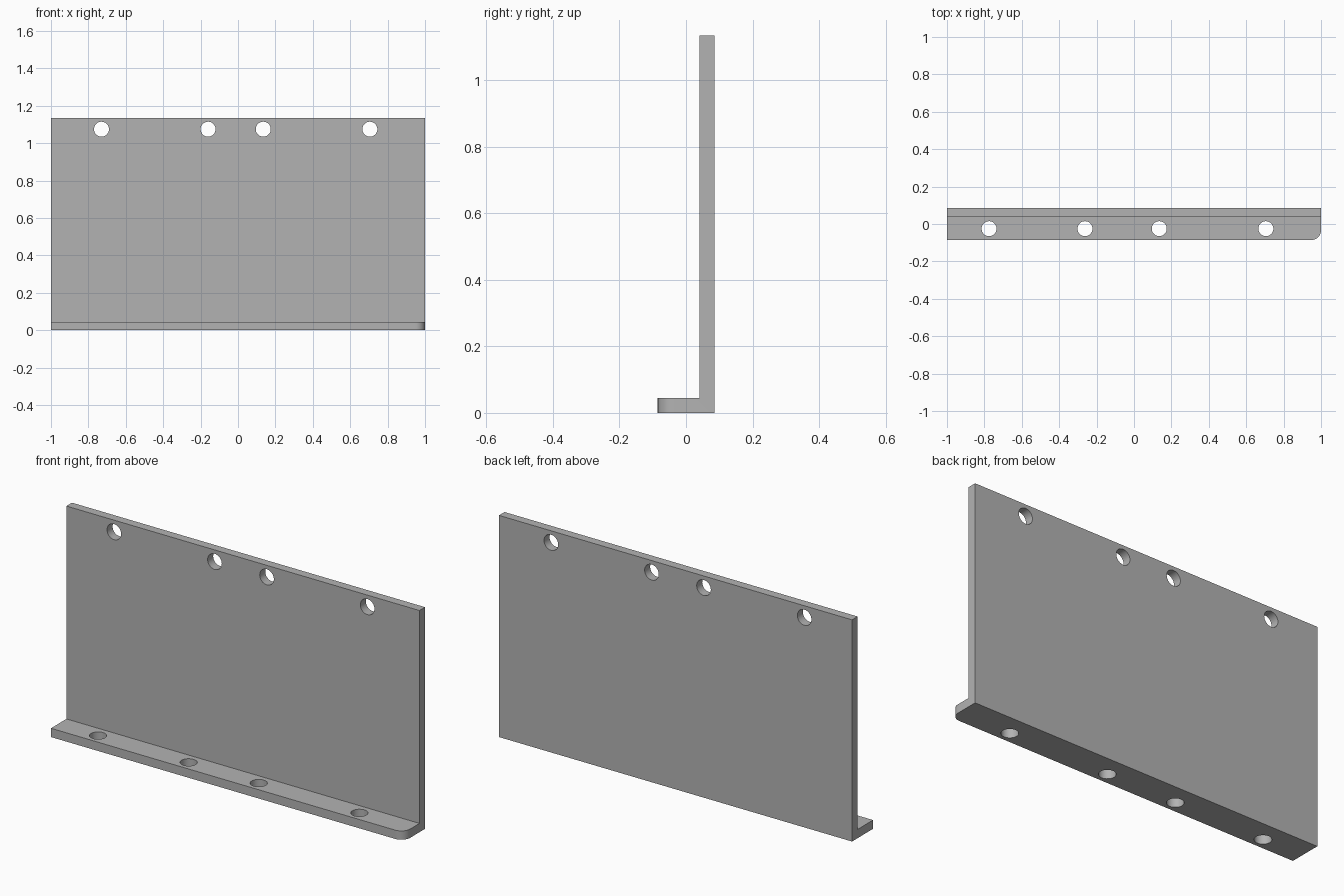
import bpy, bmesh, math

default = bpy.data.objects.get("Cube")
if default:
    bpy.data.objects.remove(default, do_unlink=True)

HALF, DEPTH, HEIGHT = 1.0, 0.085, 1.135
THICK, HOLE_R, CORNER_R = 0.045, 0.04, 0.05

grey = bpy.data.materials.new("plain_grey")
grey.use_nodes = True
grey.diffuse_color = (0.45, 0.45, 0.45, 1)
grey.node_tree.nodes["Principled BSDF"].inputs["Base Color"].default_value = grey.diffuse_color

# L-shaped profile, extruded along the full width
profile = [(-DEPTH, 0), (DEPTH, 0), (DEPTH, HEIGHT), (DEPTH - THICK, HEIGHT),
           (DEPTH - THICK, THICK), (-DEPTH, THICK)]
bm = bmesh.new()
face = bm.faces.new([bm.verts.new((-HALF, y, z)) for y, z in profile])
ext = bmesh.ops.extrude_face_region(bm, geom=[face])
moved = [v for v in ext["geom"] if isinstance(v, bmesh.types.BMVert)]
bmesh.ops.translate(bm, verts=moved, vec=(2 * HALF, 0, 0))

# Rounded front corner of the flange, on the left end only
corner = [e for e in bm.edges
          if all(v.co.x > 0.99 and v.co.y < -DEPTH + 0.001 for v in e.verts)]
bmesh.ops.bevel(bm, geom=corner, offset=CORNER_R, segments=10, profile=0.5, affect="EDGES")
bmesh.ops.recalc_face_normals(bm, faces=bm.faces)
mesh = bpy.data.meshes.new("angle_bracket")
bm.to_mesh(mesh)
bm.free()
mesh.materials.append(grey)
bracket = bpy.data.objects.new("angle_bracket", mesh)
bpy.context.collection.objects.link(bracket)


def drill(location, rotation):
    """Cut one round hole through the bracket."""
    bpy.ops.mesh.primitive_cylinder_add(vertices=40, radius=HOLE_R, depth=0.1,
                                        location=location, rotation=rotation)
    cutter = bpy.context.object
    cutter.name = "hole_cutter"
    cutter.hide_render = True
    cutter.data.materials.append(grey)
    cut = bracket.modifiers.new("hole", "BOOLEAN")
    cut.operation, cut.solver, cut.object = "DIFFERENCE", "EXACT", cutter
    bpy.context.view_layer.objects.active = bracket
    bpy.ops.object.modifier_apply(modifier=cut.name)
    bpy.data.objects.remove(cutter, do_unlink=True)


# Holes along the top of the wall
for x in (-0.73, -0.16, 0.135, 0.705):
    drill((x, DEPTH - THICK / 2, 1.075), (math.pi / 2, 0, 0))

# Holes through the flange
for x in (-0.775, -0.262, 0.135, 0.705):
    drill((x, -0.025, THICK / 2), (0, 0, 0))

# Smooth the curved walls, keep plate edges sharp
bpy.ops.object.select_all(action="DESELECT")
bracket.select_set(True)
bpy.context.view_layer.objects.active = bracket
bpy.ops.object.shade_smooth_by_angle(angle=math.radians(30))
